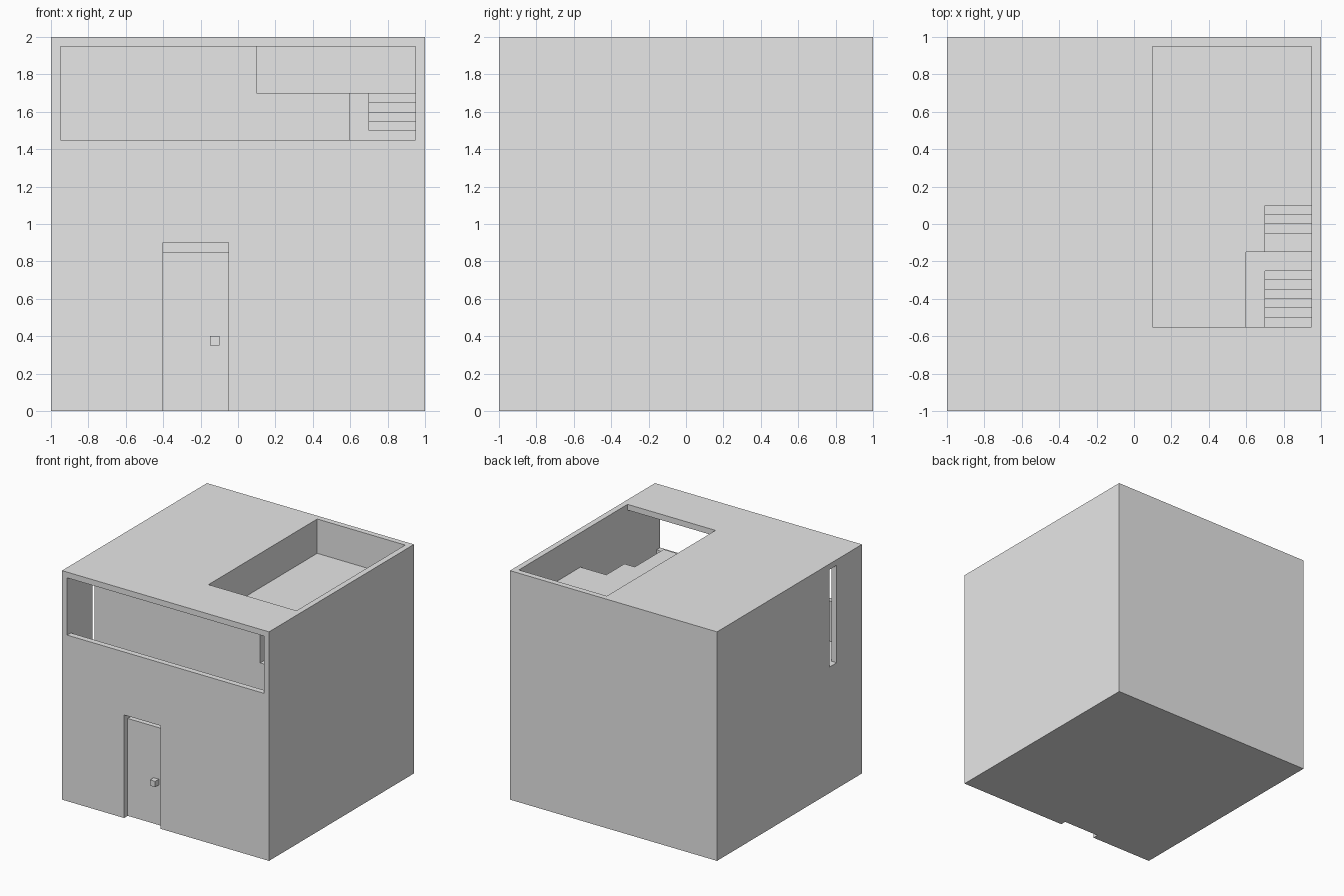
import bpy
import bmesh

cube = bpy.data.objects.get("Cube")
if cube:
    bpy.data.objects.remove(cube, do_unlink=True)

plaster = bpy.data.materials.new("plaster_grey")
plaster.use_nodes = True
GREY = (0.8, 0.8, 0.8, 1)
plaster.diffuse_color = GREY
plaster.node_tree.nodes["Principled BSDF"].inputs["Base Color"].default_value = GREY


def prism(name, x0, x1, profile):
    """Extrude a (y, z) outline along x."""
    bm = bmesh.new()
    face = bm.faces.new([bm.verts.new((x0, y, z)) for y, z in profile])
    ext = bmesh.ops.extrude_face_region(bm, geom=[face])
    moved = [v for v in ext["geom"] if isinstance(v, bmesh.types.BMVert)]
    bmesh.ops.translate(bm, verts=moved, vec=(x1 - x0, 0, 0))
    bmesh.ops.recalc_face_normals(bm, faces=bm.faces)
    mesh = bpy.data.meshes.new(name)
    bm.to_mesh(mesh)
    bm.free()
    mesh.materials.append(plaster)
    obj = bpy.data.objects.new(name, mesh)
    bpy.context.collection.objects.link(obj)
    return obj


def box(name, x0, x1, y0, y1, z0, z1):
    return prism(name, x0, x1, [(y0, z0), (y1, z0), (y1, z1), (y0, z1)])


def carve(target, cutter):
    """Subtract the cutter and discard it."""
    cutter.hide_render = True
    mod = target.modifiers.new("carve", 'BOOLEAN')
    mod.operation = 'DIFFERENCE'
    mod.solver = 'EXACT'
    mod.object = cutter
    bpy.context.view_layer.objects.active = target
    bpy.ops.object.modifier_apply(modifier=mod.name)
    bpy.data.objects.remove(cutter, do_unlink=True)


house = box("house_body", -1, 1, -1, 1, 0, 2)

# Front gallery with its wide window and narrow side slit
carve(house, box("gallery", -.95, .95, -.95, -.55, 1.1, 1.95))
carve(house, box("window", -.95, .95, -1.1, -.8, 1.45, 1.95))
carve(house, box("side_slit", -1.1, -.8, -.65, -.55, 1.1, 1.95))

# Sunken roof terrace, open to the gallery
carve(house, box("terrace", .1, .95, -.55, .95, 1.7, 2.1))
carve(house, box("terrace_passage", .1, .95, -.7, -.4, 1.7, 1.95))

# Stairwell landing, then two flights of steps
carve(house, box("landing", .6, .95, -.6, -.15, 1.45, 1.8))
STEP = .05
risers = [-.55 + STEP * i for i in range(7)] + [-.15] + [-.05 + STEP * i for i in range(4)]
outline = [(-.6, 1.1)]
z = 1.1
for y in risers:
    outline += [(y, z), (y, z + STEP)]
    z += STEP
outline[-1] = (risers[-1], 1.8)
outline.append((-.6, 1.8))
carve(house, prism("steps", .7, .95, outline))

# Doorway, door and handle
carve(house, box("doorway", -.4, -.05, -1.1, -.9, -.1, .9))
box("door", -.4, -.05, -.95, -.9, 0, .85)
box("door_handle", -.15, -.1, -1, -.95, .35, .4)
